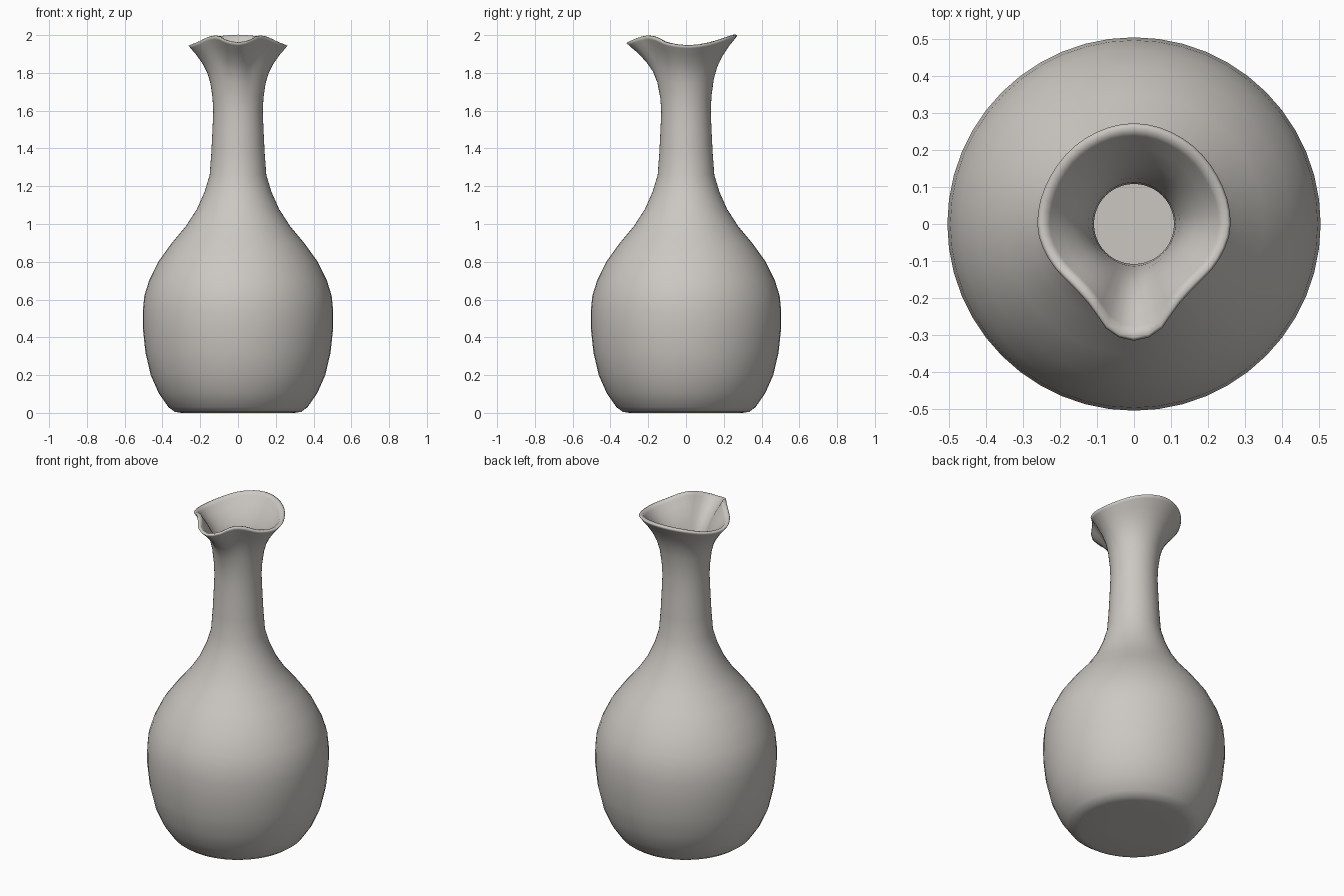
import bpy, bmesh, math

if "Cube" in bpy.data.objects:
    bpy.data.objects.remove(bpy.data.objects["Cube"])

SEG = 48
WALL = 0.023

# body profile (radius, height), base to neck
BODY = [(0.15, 0.0), (0.30, 0.0), (0.335, 0.006), (0.368, 0.03), (0.42, 0.105),
        (0.462, 0.20), (0.49, 0.32), (0.504, 0.45), (0.504, 0.54), (0.496, 0.62),
        (0.471, 0.70), (0.422, 0.80), (0.35, 0.90), (0.275, 0.99), (0.217, 1.08),
        (0.177, 1.17), (0.15, 1.26), (0.141, 1.38), (0.135, 1.50), (0.131, 1.60)]
# flare: (fraction of height, fraction of spread) from neck to rim
FLARE = [(0.2, 0.03), (0.42, 0.115), (0.58, 0.24), (0.72, 0.43), (0.86, 0.69), (0.96, 0.92), (1.0, 1.0)]
# rim outline: (angle from the spout in degrees, radius, height)
RIM = [(0, 0.315, 1.958), (12, 0.300, 1.970), (27, 0.252, 1.993), (45, 0.236, 1.985),
       (63, 0.246, 1.960), (85, 0.260, 1.945), (100, 0.261, 1.945), (120, 0.260, 1.957),
       (150, 0.266, 1.985), (180, 0.272, 1.998)]


def rim_at(deg):
    """Smooth interpolation of the mirrored rim outline."""
    d = abs((deg + 180) % 360 - 180)
    ext = [(-12,) + RIM[1][1:]] + RIM + [(210,) + RIM[-2][1:]]
    for i in range(1, len(ext) - 2):
        p0, p1, p2, p3 = ext[i - 1:i + 3]
        if d <= p2[0] + 1e-6:
            h = p2[0] - p1[0]
            t = (d - p1[0]) / h
            out = []
            for k in (1, 2):
                m1 = (p2[k] - p0[k]) / (p2[0] - p0[0]) * h
                m2 = (p3[k] - p1[k]) / (p3[0] - p1[0]) * h
                out.append((2*t**3 - 3*t**2 + 1) * p1[k] + (t**3 - 2*t**2 + t) * m1
                           + (3*t**2 - 2*t**3) * p2[k] + (t**3 - t**2) * m2)
            return out
    return RIM[-1][1:]


def column(deg):
    """Full outer, lip and inner profile at one angle."""
    rr, rz = rim_at(deg)
    nr, nz = BODY[-1]
    flare = [(nr + (rr - nr) * f, nz + (rz - nz) * s) for s, f in FLARE]
    outer = BODY + flare
    lip = [(rr - 0.008, rz + 0.004)]
    inner = [(r - WALL, z + 0.004 * (z > 1.8)) for r, z in reversed(outer[4:])]
    floor = [(0.34, 0.04), (0.28, 0.025), (0.14, 0.025)]
    return outer + lip + inner + floor


# vase, swept round the axis
bm = bmesh.new()
cols = []
for i in range(SEG):
    deg = 360 * i / SEG
    a = math.radians(deg)
    cols.append([bm.verts.new((r * math.sin(a), -r * math.cos(a), z)) for r, z in column(deg)])
n = len(cols[0])
for i in range(SEG):
    c, d = cols[i], cols[(i + 1) % SEG]
    for j in range(n - 1):
        bm.faces.new((c[j], d[j], d[j + 1], c[j + 1]))
# close the base and the inner floor
bm.faces.new([c[0] for c in reversed(cols)])
bm.faces.new([c[-1] for c in cols])
bmesh.ops.recalc_face_normals(bm, faces=bm.faces[:])
for f in bm.faces:
    f.smooth = True

mesh = bpy.data.meshes.new("vase")
bm.to_mesh(mesh)
bm.free()
vase = bpy.data.objects.new("vase", mesh)
bpy.context.collection.objects.link(vase)

# glaze colour
mat = bpy.data.materials.new("warm_grey_ceramic")
mat.diffuse_color = (0.60, 0.575, 0.54, 1.0)
mat.use_nodes = True
mat.node_tree.nodes["Principled BSDF"].inputs["Base Color"].default_value = mat.diffuse_color
mesh.materials.append(mat)
